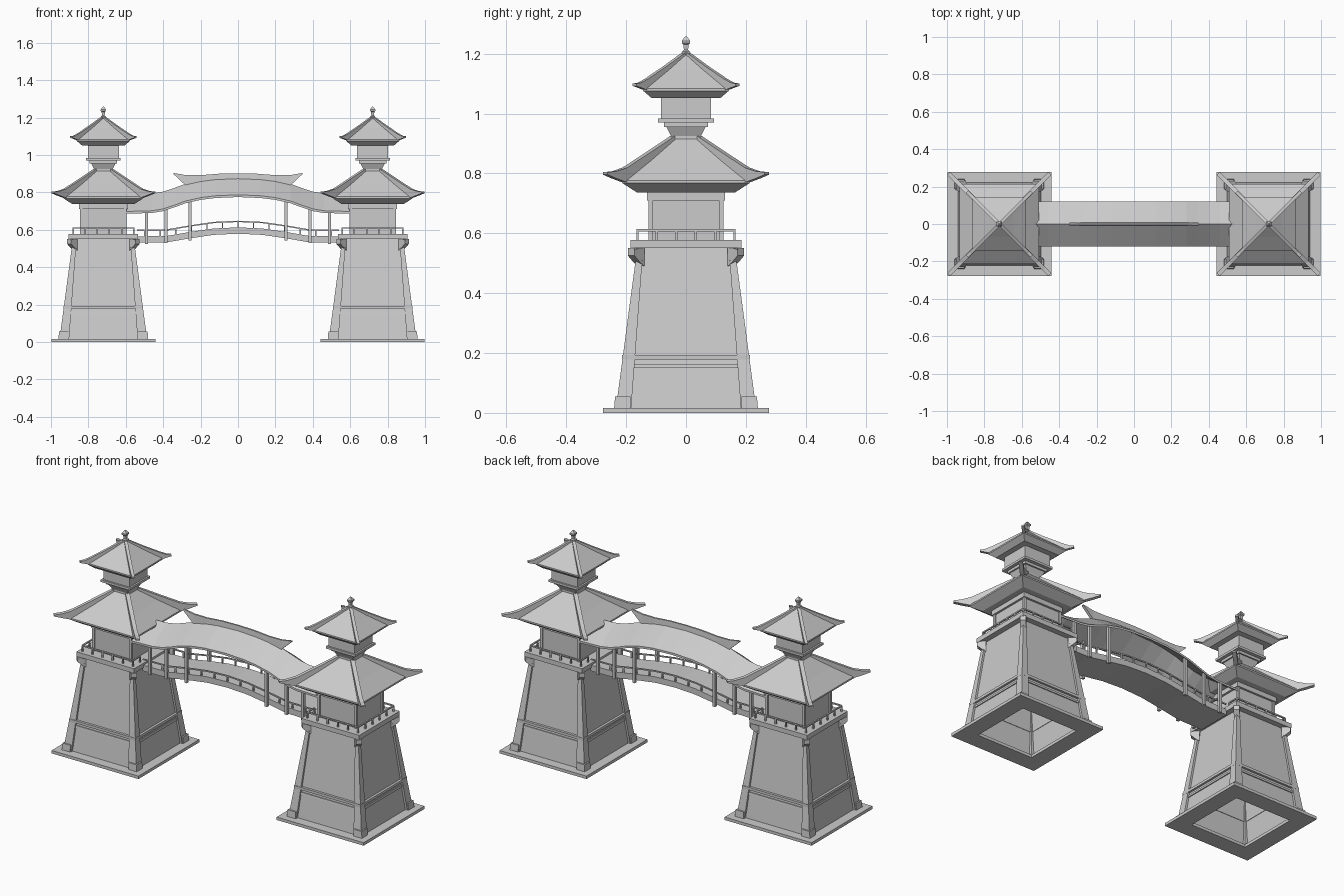
import bpy, math
from mathutils import Vector

old = bpy.data.objects.get("Cube")
if old:
    bpy.data.objects.remove(old)

GREY = (0.6, 0.6, 0.6, 1)
stone = bpy.data.materials.new("plain grey")
stone.use_nodes = True
stone.diffuse_color = GREY
stone.node_tree.nodes["Principled BSDF"].inputs["Base Color"].default_value = GREY


def mesh(name, verts, faces):
    me = bpy.data.meshes.new(name)
    me.from_pydata(verts, [], faces)
    me.materials.append(stone)
    ob = bpy.data.objects.new(name, me)
    bpy.context.collection.objects.link(ob)
    return ob


def skin(name, rings, caps=True, loop=False):
    """Join equal rings of points with quads."""
    n = len(rings[0])
    verts = [p for r in rings for p in r]
    faces = []
    last = len(rings) if loop else len(rings) - 1
    for i in range(last):
        a, b = i * n, (i + 1) % len(rings) * n
        for j in range(n):
            k = (j + 1) % n
            faces.append((a + j, a + k, b + k, b + j))
    if caps and not loop:
        faces += [tuple(range(n))[::-1], tuple(range(last * n, last * n + n))]
    return mesh(name, verts, faces)


def square(cx, half, z, cy=0):
    return [(cx + sx * half, cy + sy * half, z)
            for sx, sy in ((-1, -1), (1, -1), (1, 1), (-1, 1))]


def tiers(name, cx, profile, caps=True, loop=False):
    """Square-plan solid from (half width, z) steps, bottom first."""
    return skin(name, [square(cx, h, z) for h, z in profile], caps, loop)


def beam(name, p, q, w, h):
    """Bar from p to q, w thick sideways and h thick the other way."""
    p, q = Vector(p), Vector(q)
    d = (q - p).normalized()
    up = Vector((0, 1, 0)) if abs(d.z) > 0.9 else Vector((0, 0, 1))
    s = d.cross(up).normalized() * w / 2
    t = s.normalized().cross(d) * h / 2
    return skin(name, [[c - s - t, c + s - t, c + s + t, c - s + t] for c in (p, q)])


def hip(name, cx, sx, sy, path, w):
    """Diagonal strip from (reach, top, bottom) stations."""
    rings = []
    for d, top, low in path:
        x, y = cx + sx * d, sy * d
        ox, oy = -sy * w, sx * w
        rings.append([(x - ox, y - oy, low), (x + ox, y + oy, low),
                      (x + ox, y + oy, top), (x - ox, y - oy, top)])
    if len(rings):
        return skin(name, rings)


CORNERS = [(sx, sy) for sx in (-1, 1) for sy in (-1, 1)]


def tower(side, tag):
    cx = side * 0.72
    # hollow base
    tiers(tag + "plinth", cx, [(0.18, 0), (0.278, 0), (0.278, 0.017), (0.18, 0.017)], loop=True)
    tiers(tag + "battered_walls", cx, [(0.2, 0.016), (0.222, 0.016), (0.152, 0.552), (0.13, 0.552)],
          caps=False)
    tiers(tag + "inner_walls", cx, [(0.2, 0.016), (0.13, 0.552)], caps=False)
    tiers(tag + "upper_band", cx, [(0.18, 0.178), (0.213, 0.178), (0.213, 0.193), (0.18, 0.193)], loop=True)
    tiers(tag + "lower_band", cx, [(0.18, 0.15), (0.21, 0.15), (0.208, 0.163), (0.18, 0.163)], loop=True)
    tiers(tag + "deck", cx, [(0.185, 0.55), (0.185, 0.577)])
    for sx, sy in CORNERS:
        # tapering corner post, foot and bracket
        def pad(out, inn, z):
            m, h = (out + inn) / 2, (out - inn) / 2
            return square(cx + sx * m, h, z, sy * m)
        skin(tag + "corner_post", [pad(0.234, 0.183, 0.017), pad(0.163, 0.143, 0.55)])
        skin(tag + "post_foot", [pad(0.24, 0.186, 0.017), pad(0.237, 0.186, 0.055)])
        hip(tag + "corner_bracket", cx, sx, sy,
            [(0.15, 0.552, 0.49), (0.162, 0.552, 0.5), (0.183, 0.545, 0.525), (0.183, 0.55, 0.535)], 0.011)
    # railing, open toward the bridge
    r, top = 0.162, 0.61
    for sx, sy, ax in ((0, -1, 0), (0, 1, 0), (side, 0, 1), (-side, 0, 1)):
        def at(u, z):
            return (cx + u, sy * r, z) if ax == 0 else (cx + sx * r, u, z)
        inner = sx == -side
        spans = [(-r, -0.1), (0.1, r)] if inner else [(-r, r)]
        for a, b in spans:
            beam(tag + "rail", at(a, top), at(b, top), 0.008, 0.007)
            n = 1 if inner else 5
            for i in range(n + 1):
                u = a + (b - a) * i / n
                beam(tag + "rail_post", at(u, 0.575), at(u, top), 0.008, 0.008)
    # main storey with frame
    tiers(tag + "room", cx, [(0.118, 0.575), (0.118, 0.74)])
    tiers(tag + "room_beam", cx, [(0.13, 0.71), (0.13, 0.745)])
    for sx, sy in CORNERS:
        x, y = cx + sx * 0.118, sy * 0.118
        beam(tag + "room_post", (x, y, 0.575), (x, y, 0.715), 0.014, 0.014)
    # roofs and hip ridges
    tiers(tag + "lower_roof", cx, [(0.165, 0.737), (0.213, 0.768), (0.213, 0.777),
                                   (0.13, 0.845), (0.05, 0.915)])
    tiers(tag + "neck", cx, [(0.05, 0.9), (0.05, 0.925), (0.065, 0.955), (0.073, 0.955), (0.073, 0.97),
                             (0.093, 0.97), (0.093, 0.983)])
    tiers(tag + "upper_room", cx, [(0.083, 0.98), (0.083, 1.065)])
    tiers(tag + "upper_roof", cx, [(0.115, 1.052), (0.143, 1.076), (0.143, 1.084),
                                   (0.07, 1.145), (0.008, 1.2)])
    for sx, sy in CORNERS:
        hip(tag + "lower_hip", cx, sx, sy,
            [(0.045, 0.925, 0.9), (0.13, 0.868, 0.83), (0.205, 0.819, 0.77), (0.24, 0.807, 0.783),
             (0.27, 0.804, 0.796)], 0.008)
        hip(tag + "upper_hip", cx, sx, sy,
            [(0.006, 1.205, 1.19), (0.07, 1.158, 1.13), (0.132, 1.116, 1.077), (0.155, 1.103, 1.086),
             (0.172, 1.1, 1.092)], 0.006)
    tiers(tag + "finial", cx, [(0.013, 1.195), (0.013, 1.207), (0.007, 1.212), (0.009, 1.23),
                               (0.014, 1.235), (0.014, 1.243), (0.003, 1.258)])


tower(-1, "right_tower_")
tower(1, "left_tower_")


def curve(table, x):
    """Smoothstep-free lookup through (x, z) pairs."""
    x = abs(x)
    for (a, za), (b, zb) in zip(table, table[1:]):
        if x <= b:
            return za + (zb - za) * (x - a) / (b - a)
    return table[-1][1]


EAVE = [(0, 0.775), (0.12, 0.77), (0.2, 0.76), (0.28, 0.742), (0.34, 0.72), (0.4, 0.7),
        (0.46, 0.69), (0.6, 0.686)]
DECK = [(0, 0.613), (0.13, 0.607), (0.26, 0.588), (0.38, 0.567), (0.54, 0.565)]


def stations(limit, table):
    xs = [x for x, z in table if x < limit] + [limit]
    return [-x for x in xs[:0:-1]] + xs


# covered bridge roof: arched gable
rings = []
for x in stations(0.6, EAVE):
    z = curve(EAVE, x)
    rings.append([(x, -0.121, z), (x, 0, z + 0.085), (x, 0.121, z),
                  (x, 0.121, z + 0.012), (x, 0, z + 0.104), (x, -0.121, z + 0.012)])
skin("bridge_roof", rings)

# ridge cap with raised horns
rings = []
for x in stations(0.345, [(0, 0), (0.1, 0), (0.2, 0), (0.28, 0)]):
    low = curve(EAVE, x) + 0.095
    high = curve([(0, 0.902), (0.1, 0.9), (0.2, 0.892), (0.26, 0.889), (0.345, 0.904)], x)
    if abs(x) > 0.3:
        low = high - 0.006
    rings.append([(x, -0.008, low), (x, 0.008, low), (x, 0.005, high), (x, -0.005, high)])
skin("bridge_ridge", rings)

# arched walkway
skin("bridge_walkway", [[(x, -0.1, z - 0.034), (x, 0.1, z - 0.034), (x, 0.1, z), (x, -0.1, z)]
                        for x in stations(0.54, DECK) for z in [curve(DECK, x)]])

# railings, posts and pillars on both sides
xs = stations(0.54, DECK)
for sy in (-1, 1):
    y = sy * 0.096
    for a, b in zip(xs, xs[1:]):
        for lift in (0.032,):
            beam("bridge_rail", (a, y, curve(DECK, a) + lift), (b, y, curve(DECK, b) + lift), 0.007, 0.007)
    for i in range(-6, 7):
        x = i * 0.083
        z = curve(DECK, x)
        beam("bridge_rail_post", (x, y, z - 0.003), (x, y, z + 0.032), 0.007, 0.007)
    for x, low in ((0.257, 0.542), (0.385, 0.53), (0.49, 0.525)):
        for s in (-1, 1):
            beam("bridge_pillar", (s * x, sy * 0.104, low),
                 (s * x, sy * 0.104, curve(EAVE, x) + 0.015), 0.016, 0.016)

# consistent outward faces
import bmesh
for ob in bpy.data.objects:
    if ob.type == "MESH" and stone.name in ob.data.materials:
        bm = bmesh.new()
        bm.from_mesh(ob.data)
        bmesh.ops.recalc_face_normals(bm, faces=bm.faces)
        bm.to_mesh(ob.data)
        bm.free()
